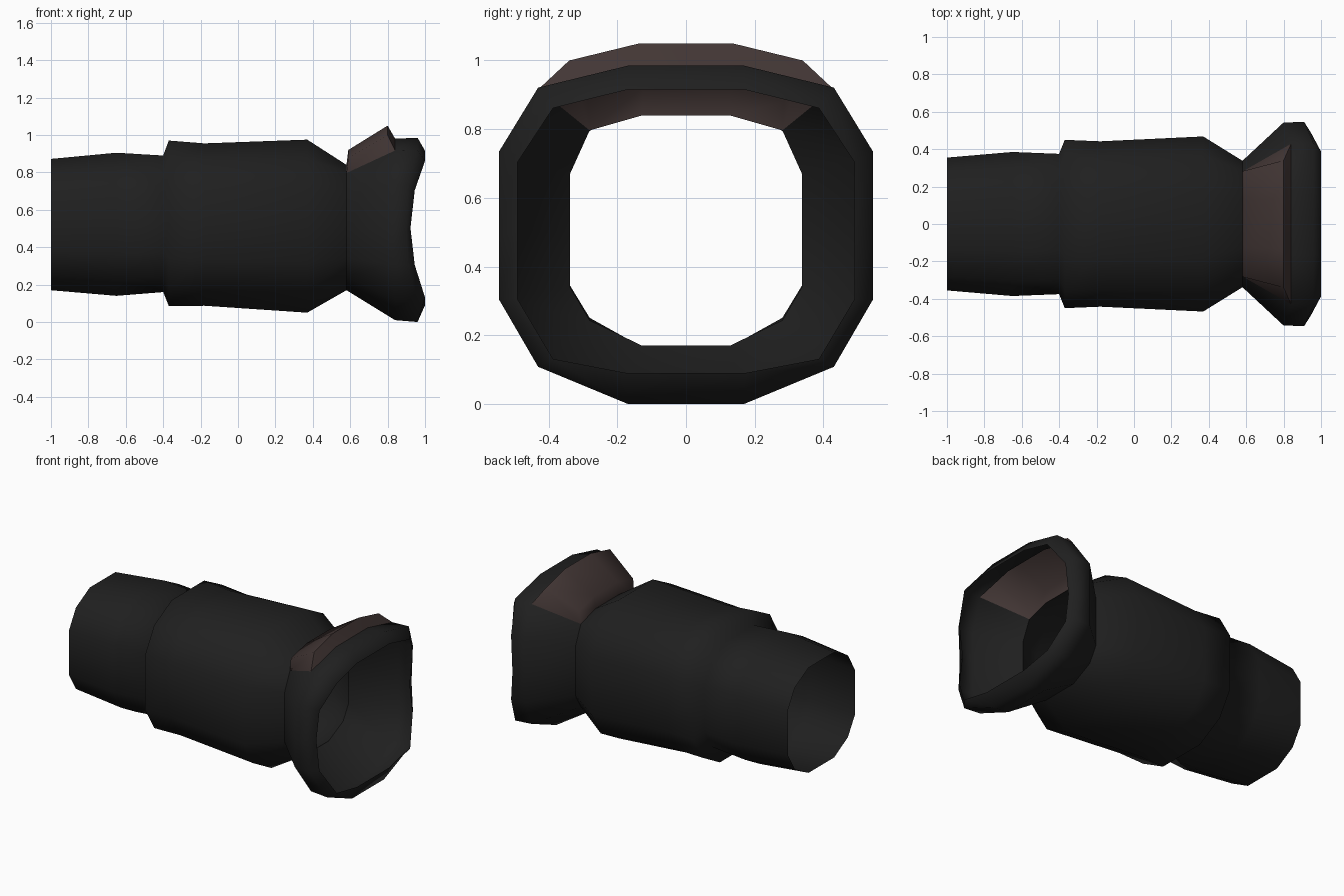
import bpy, math

if "Cube" in bpy.data.objects:
    bpy.data.objects.remove(bpy.data.objects["Cube"])


def material(name, rgb):
    m = bpy.data.materials.new(name)
    m.diffuse_color = (*rgb, 1)
    m.use_nodes = True
    m.node_tree.nodes["Principled BSDF"].inputs["Base Color"].default_value = m.diffuse_color
    return m


BLACK = material("matte black", (0.014, 0.014, 0.014))
BROWN = material("dark brown", (0.055, 0.037, 0.035))


def make_object(name, verts, faces, mat, angle):
    me = bpy.data.meshes.new(name)
    me.from_pydata(verts, [], faces)
    me.materials.append(mat)
    ob = bpy.data.objects.new(name, me)
    bpy.context.collection.objects.link(ob)
    bpy.ops.object.select_all(action='DESELECT')
    ob.select_set(True)
    bpy.context.view_layer.objects.active = ob
    bpy.ops.object.shade_smooth_by_angle(angle=math.radians(angle))
    return ob


def ring(xs, hy, zlo, zhi, f1, f2, up, side, side_low, low):
    """Rounded section mirrored in y; xs = x at top, side and middle;
    the other factors place the points as shares of the half sizes."""
    x_top, x_side, x_mid = xs
    c, h = (zlo + zhi) / 2, (zhi - zlo) / 2
    half = [(x_top, f1 * hy, zhi), (x_top, f2 * hy, c + up * h),
            (x_side, hy, c + side * h), (x_mid, hy, c),
            (x_side, hy, c - side_low * h), (x_top, f2 * hy, c - low * h),
            (x_top, f1 * hy, zlo)]
    return half + [(x, -y, z) for x, y, z in reversed(half)]


def loft(name, rings, mat, skip=()):
    n = len(rings[0])
    verts = [v for r in rings for v in r]
    faces = [(k * n + i, (k + 1) * n + i, (k + 1) * n + (i + 1) % n, k * n + (i + 1) % n)
             for k in range(len(rings) - 1) for i in range(n) if (k, i) not in skip]
    return make_object(name, verts, faces, mat, 80)


# Barrel: stepped open tube, each row is x, half width, bottom, top
barrel = [(-1.0, .355, .17, .872), (-.65, .385, .14, .905), (-.40, .375, .16, .89),
          (-.37, .45, .085, .97), (-.18, .442, .087, .955), (.37, .468, .05, .975)]
neck = ring((.58, .58, .58), .338, .17, .84, .38, .83, .87, .49, .49, .78)
loft("barrel", [ring((x, x, x), hy, lo, hi, .38, .79, .78, .42, .42, .77)
                for x, hy, lo, hi in barrel] + [neck], BLACK)

# Eyecup: flared cone with a curved lip, open where the top pad sits
cup = [neck,
       ring((.84, .80, .80), .543, .01, .98, .31, .79, .87, .49, .38, .78),
       ring((.96, .91, .90), .545, 0, .985, .31, .79, .87, .49, .38, .78),
       ring((1.0, .945, .922), .49, .09, .915, .35, .79, .87, .49, .48, .90)]
loft("eyecup", cup, BLACK, skip={(0, 12), (0, 13), (0, 0)})


# Raised hollow pad filling the opening on top of the eyecup
def row(x, y1, z1, y2, z2):
    return [(x, -y2, z2), (x, -y1, z1), (x, y1, z1), (x, y2, z2)]


def cup_row(r):
    return [r[12], r[13], r[0], r[1]]


rows = [cup_row(cup[0]), row(.59, .125, .92, .285, .88),
        row(.80, .135, 1.05, .34, 1.0), cup_row(cup[1])]
pad_faces = [(4 * k + i, 4 * k + 4 + i, 4 * k + 5 + i, 4 * k + 1 + i)
             for k in range(3) for i in range(3)]
pad_faces += [(0, 12, 8, 4), (3, 7, 11, 15)]
make_object("eyecup_pad", [v for r in rows for v in r], pad_faces, BROWN, 80)
